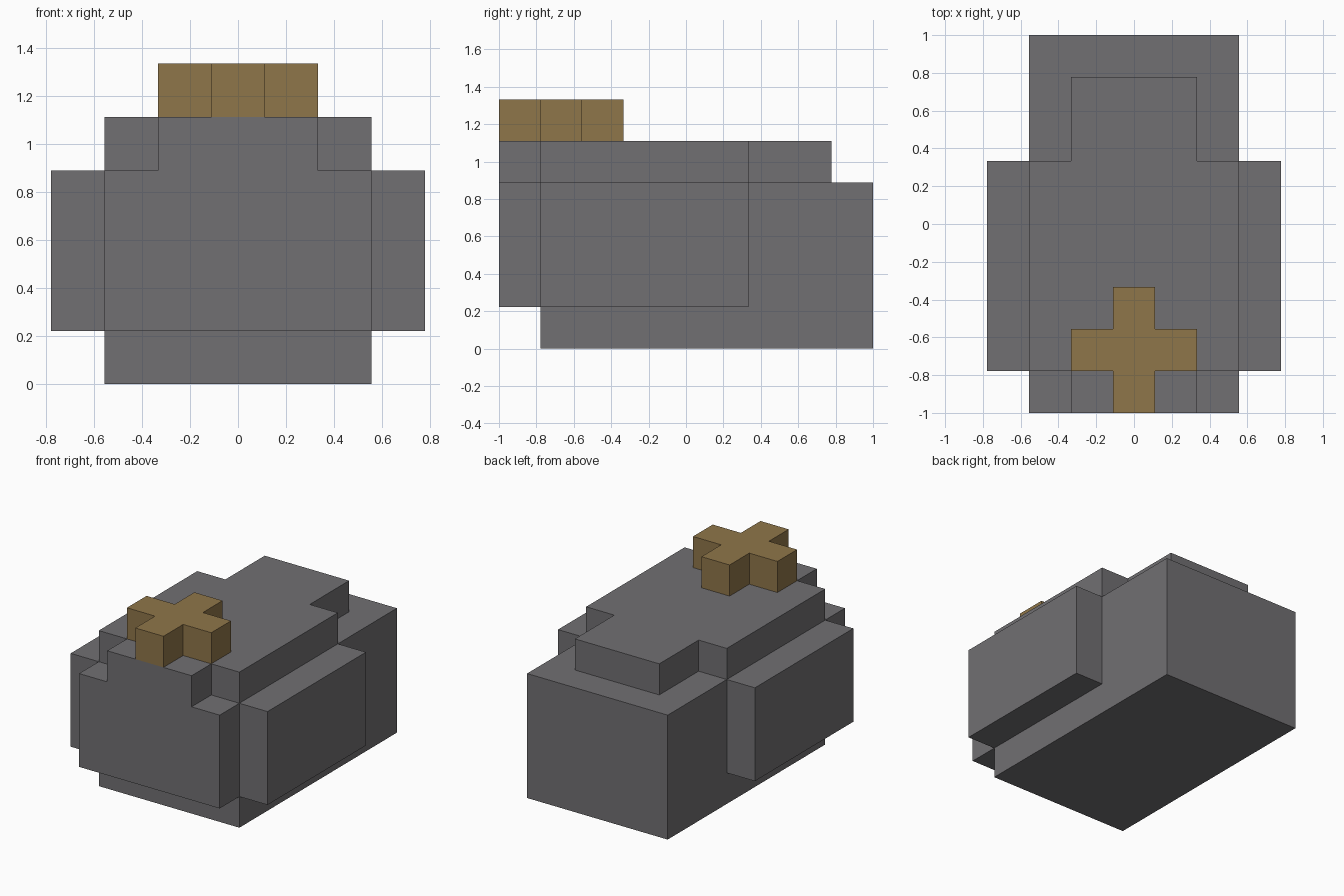
import bpy
import bmesh

cube = bpy.data.objects.get("Cube")
if cube:
    bpy.data.objects.remove(cube, do_unlink=True)

U = 2 / 9  # one block of the model


def make_material(name, color):
    mat = bpy.data.materials.new(name)
    mat.use_nodes = True
    mat.diffuse_color = color
    mat.node_tree.nodes["Principled BSDF"].inputs["Base Color"].default_value = color
    return mat


def slab(name, outline, bottom, top, mat):
    """Extrude a flat outline, given in blocks, from bottom to top."""
    bm = bmesh.new()
    face = bm.faces.new([bm.verts.new((x * U, y * U, bottom * U)) for x, y in outline])
    result = bmesh.ops.extrude_face_region(bm, geom=[face], use_keep_orig=True)
    moved = [g for g in result["geom"] if isinstance(g, bmesh.types.BMVert)]
    bmesh.ops.translate(bm, verts=moved, vec=(0, 0, (top - bottom) * U))
    bmesh.ops.recalc_face_normals(bm, faces=bm.faces)
    mesh = bpy.data.meshes.new(name)
    bm.to_mesh(mesh)
    bm.free()
    mesh.materials.append(mat)
    obj = bpy.data.objects.new(name, mesh)
    bpy.context.collection.objects.link(obj)
    return obj


def rect(x0, x1, y0, y1):
    return [(x0, y0), (x1, y0), (x1, y1), (x0, y1)]


def cross(arm, wide, front, mid_front, mid_back, back):
    """Symmetric plus-shaped outline."""
    half = [(arm, front), (arm, mid_front), (wide, mid_front),
            (wide, mid_back), (arm, mid_back), (arm, back)]
    return half + [(-x, y) for x, y in reversed(half)]


grey = make_material("stone_grey", (0.165, 0.16, 0.17, 1))
tan = make_material("stem_brown", (0.275, 0.18, 0.067, 1))

# Main body with the raised panels on its front and sides
slab("body", rect(-2.5, 2.5, -3.5, 4.5), 0, 4, grey)
slab("front_panel", rect(-2.5, 2.5, -4.5, -3.5), 1, 4, grey)
slab("left_panel", rect(2.5, 3.5, -3.5, 1.5), 1, 4, grey)
slab("right_panel", rect(-3.5, -2.5, -3.5, 1.5), 1, 4, grey)

# Stepped top and the cross-shaped cap
slab("top_step", cross(1.5, 2.5, -4.5, -3.5, 1.5, 3.5), 4, 5, grey)
slab("cross_cap", cross(0.5, 1.5, -4.5, -3.5, -2.5, -1.5), 5, 6, tan)
